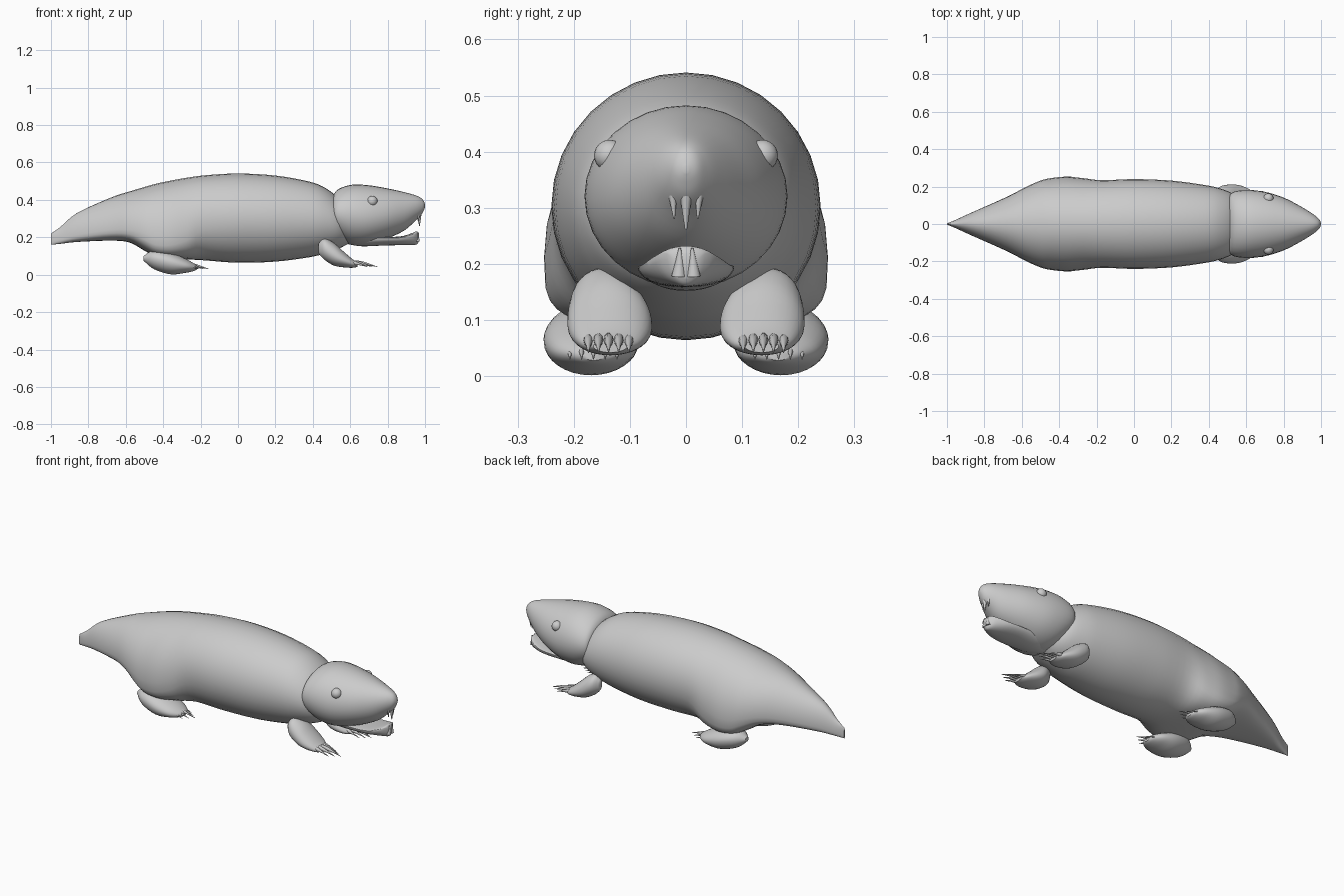
import bpy, bmesh, math
from mathutils import Vector

if "Cube" in bpy.data.objects:
    bpy.data.objects.remove(bpy.data.objects["Cube"])


def curve(p0, p1, p2, p3, t):
    return [0.5 * (2*b + (c - a)*t + (2*a - 5*b + 4*c - d)*t*t + (3*b - a - 3*c + d)*t**3)
            for a, b, c, d in zip(p0, p1, p2, p3)]


def add_loft(bm, rings, n=32, steps=4):
    """Rings along x: (x, y centre, z top, z bottom, half width, height share of widest
    point, optional roundness of the lower half: below 1 is boxier)."""
    rings = [list(r) + [1] * (7 - len(r)) for r in rings]
    r = [rings[0]] + rings + [rings[-1]]
    fine = [curve(r[i-1], r[i], r[i+1], r[i+2], k / steps)
            for i in range(1, len(r) - 2) for k in range(steps)] + [rings[-1]]
    prev = first = None
    for x, y, zt, zb, w, f, p in fine:
        zc = zb + (zt - zb) * f
        ring = []
        for i in range(n):
            a = 2 * math.pi * i / n
            s, c = math.sin(a), math.cos(a)
            if s < -1e-6:
                s = -abs(s) ** p
                c = math.copysign(abs(c) ** p, c) if abs(c) > 1e-6 else 0
            z = zc + s * ((zt - zc) if s > 0 else (zc - zb))
            ring.append(bm.verts.new((x, y + w * c, z)))
        if prev:
            for i in range(n):
                bm.faces.new((prev[i], prev[(i+1) % n], ring[(i+1) % n], ring[i]))
        else:
            first = ring
        prev = ring
    bm.faces.new(first)
    bm.faces.new(prev)


def finish(bm, name, mirror=False, angle=45):
    bmesh.ops.recalc_face_normals(bm, faces=bm.faces[:])
    me = bpy.data.meshes.new(name)
    bm.to_mesh(me)
    bm.free()
    ob = bpy.data.objects.new(name, me)
    bpy.context.collection.objects.link(ob)
    bpy.ops.object.select_all(action='DESELECT')
    ob.select_set(True)
    bpy.context.view_layer.objects.active = ob
    bpy.ops.object.shade_smooth_by_angle(angle=math.radians(angle))
    if mirror:
        m = ob.modifiers.new("Mirror", 'MIRROR')
        m.use_axis = (False, True, False)
        m.use_mirror_merge = False
    return ob


def loft(name, rings, mirror=False):
    bm = bmesh.new()
    add_loft(bm, rings)
    return finish(bm, name, mirror)


# Body with low flaring hips and tapering tail
loft("body", [
    (-1.0, 0, .22, .16, .003, .4, .7), (-.95, 0, .255, .165, .024, .3, .7),
    (-.86, 0, .33, .175, .065, .25, .7), (-.68, 0, .412, .182, .145, .25, .7),
    (-.58, 0, .445, .172, .197, .25, .65), (-.5, 0, .469, .128, .232, .28, .58),
    (-.44, 0, .486, .098, .246, .28, .52), (-.36, 0, .503, .086, .253, .3, .52),
    (-.27, 0, .519, .082, .245, .36, .65), (-.17, 0, .532, .076, .234, .48, .9),
    (0, 0, .541, .064, .24, .5), (.2, 0, .53, .07, .232, .5),
    (.38, 0, .498, .093, .208, .5), (.47, 0, .462, .115, .187, .5),
    (.54, 0, .405, .14, .155, .5), (.59, 0, .33, .165, .1, .5)])

# Head with pointed snout, underside sloping up to the open mouth
loft("head", [
    (.503, 0, .38, .26, .09, .5), (.51, 0, .425, .235, .15, .5),
    (.54, 0, .459, .195, .174, .5), (.61, 0, .481, .16, .181, .5),
    (.70, 0, .478, .162, .172, .48), (.80, 0, .461, .194, .141, .48),
    (.89, 0, .441, .237, .095, .5), (.95, 0, .424, .29, .058, .5),
    (.98, 0, .409, .32, .035, .5), (.994, 0, .392, .345, .02, .5),
    (1.0, 0, .374, .362, .004, .5)])

# Scooped lower jaw
loft("lower_jaw", [
    (.58, 0, .20, .165, .04, .8), (.66, 0, .205, .152, .075, .8),
    (.78, 0, .202, .156, .086, .85), (.87, 0, .205, .158, .078, .85),
    (.93, 0, .222, .159, .055, .85), (.955, 0, .232, .162, .034, .8),
    (.965, 0, .218, .175, .015, .6)])

# Eyes
bm = bmesh.new()
bmesh.ops.create_uvsphere(bm, u_segments=20, v_segments=12, radius=.028)
bmesh.ops.translate(bm, verts=bm.verts[:], vec=(.718, .136, .393))
finish(bm, "eye", True)


# Teeth
def spike(bm, base, tip, r):
    base, tip = Vector(base), Vector(tip)
    d = tip - base
    geo = bmesh.ops.create_cone(bm, cap_ends=True, segments=12, radius1=r,
                                radius2=r * .15, depth=d.length)
    bmesh.ops.rotate(bm, verts=geo["verts"], cent=(0, 0, 0),
                     matrix=d.to_track_quat('Z', 'Y').to_matrix())
    bmesh.ops.translate(bm, verts=geo["verts"], vec=(base + tip) / 2)


bm = bmesh.new()
spike(bm, (.970, 0, .328), (.970, 0, .26), .012)
for s in (-1, 1):
    spike(bm, (.964, s * .024, .33), (.964, s * .021, .28), .009)
    spike(bm, (.958, s * .013, .178), (.964, s * .011, .228), .013)
finish(bm, "teeth")

# Front and rear feet
loft("front_foot", [
    (.43, .155, .165, .115, .012, .5), (.46, .15, .192, .082, .05, .5),
    (.51, .138, .172, .05, .073, .45), (.56, .135, .128, .04, .073, .45),
    (.61, .135, .085, .037, .055, .5), (.64, .135, .065, .042, .03, .5)], True)
loft("rear_foot", [
    (-.505, .172, .1, .075, .015, .5), (-.45, .172, .13, .03, .062, .55),
    (-.36, .17, .118, .002, .084, .55), (-.28, .166, .085, .01, .074, .5),
    (-.235, .164, .06, .02, .045, .5), (-.22, .164, .048, .028, .02, .5)], True)


# Five claws on each foot, the middle ones longest
def claws(name, x, y, z, gap):
    bm = bmesh.new()
    for i in range(-2, 3):
        k = 1 - .09 * abs(i)
        pts = [(0, 0, .004), (.03, .004, .011), (.075, 0, .01), (.105, -.006, .006), (.155, -.02, .001)]
        add_loft(bm, [(x - .012 * abs(i) + dx * k, y + i * gap, z + dz + r, z + dz - r, r * .8, .5)
                      for dx, dz, r in pts], 10, 2)
    finish(bm, name, True)


claws("front_claws", .59, .138, .062, .018)
claws("rear_claws", -.31, .165, .05, .021)
